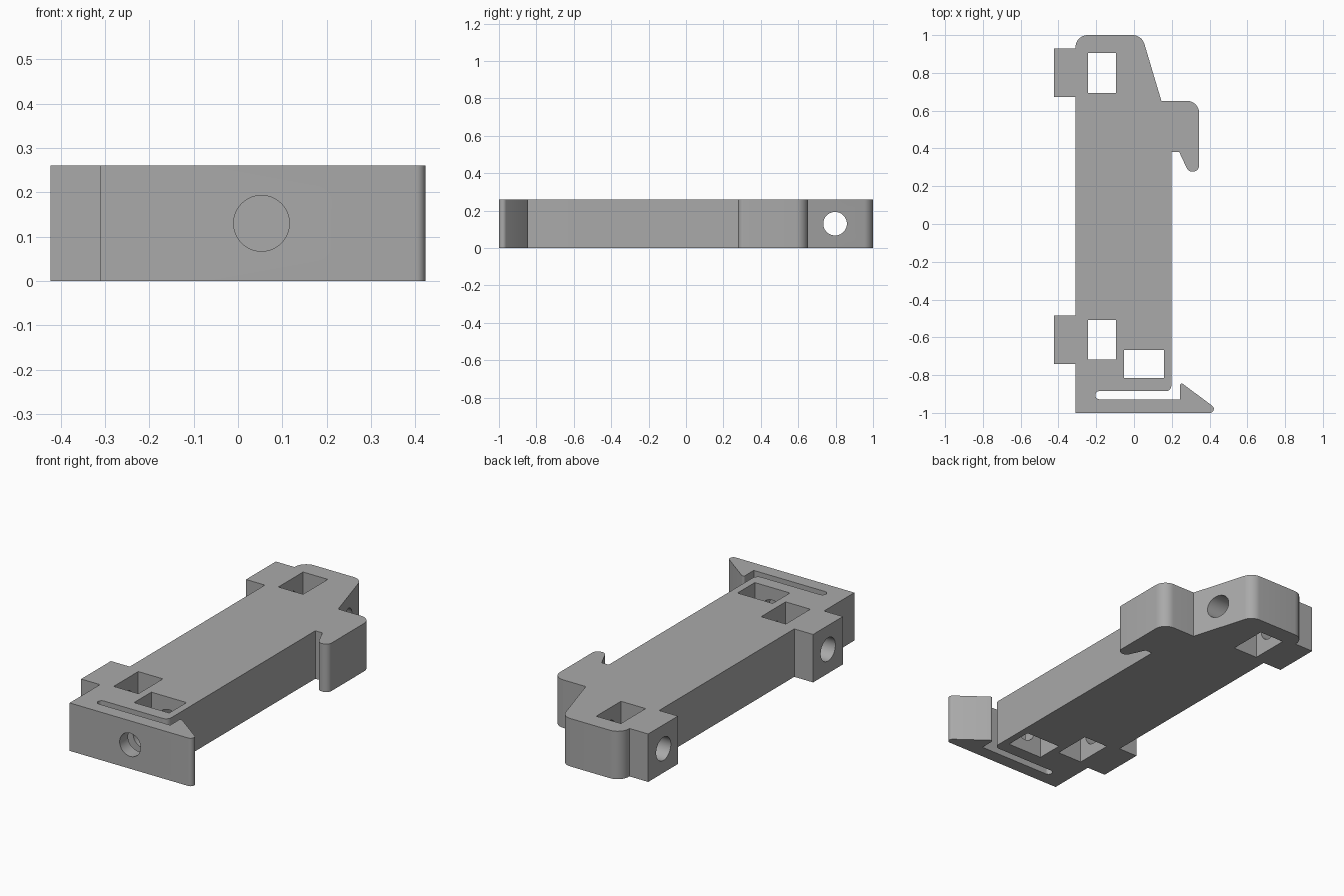
import bpy, bmesh, math
from mathutils import Vector

if "Cube" in bpy.data.objects:
    bpy.data.objects.remove(bpy.data.objects["Cube"])

HEIGHT = 0.26
MID = HEIGHT / 2
BORE = 0.063

grey = bpy.data.materials.new("plain grey")
grey.use_nodes = True
GREY = (0.4, 0.4, 0.4, 1)
grey.diffuse_color = GREY
grey.node_tree.nodes["Principled BSDF"].inputs["Base Color"].default_value = GREY


def rounded(corners, steps=10):
    """Outline from (x, y, radius) corners, with an arc at each non-zero radius."""
    points = []
    for i, (x, y, r) in enumerate(corners):
        p = Vector((x, y))
        if r == 0:
            points.append(p)
            continue
        a = (Vector(corners[i - 1][:2]) - p).normalized()
        b = (Vector(corners[(i + 1) % len(corners)][:2]) - p).normalized()
        half = a.angle(b) / 2
        centre = p + (a + b).normalized() * (r / math.sin(half))
        start = p + a * (r / math.tan(half)) - centre
        end = p + b * (r / math.tan(half)) - centre
        sweep = math.pi - 2 * half
        for k in range(steps + 1):
            t = k / steps
            points.append(centre + (start * math.sin((1 - t) * sweep)
                                    + end * math.sin(t * sweep)) / math.sin(sweep))
    return points


def prism(name, points, z0, z1):
    bm = bmesh.new()
    face = bm.faces.new([bm.verts.new((p[0], p[1], z0)) for p in points])
    top = bmesh.ops.extrude_face_region(bm, geom=[face])["geom"]
    bmesh.ops.translate(bm, vec=(0, 0, z1 - z0),
                        verts=[v for v in top if isinstance(v, bmesh.types.BMVert)])
    bmesh.ops.recalc_face_normals(bm, faces=bm.faces)
    mesh = bpy.data.meshes.new(name)
    bm.to_mesh(mesh)
    bm.free()
    mesh.materials.append(grey)
    obj = bpy.data.objects.new(name, mesh)
    bpy.context.collection.objects.link(obj)
    return obj


def cut(target, cutter):
    cutter.hide_render = True
    mod = target.modifiers.new("cut", "BOOLEAN")
    mod.operation, mod.solver, mod.object = "DIFFERENCE", "EXACT", cutter
    bpy.context.view_layer.objects.active = target
    bpy.ops.object.modifier_apply(modifier=mod.name)
    bpy.data.objects.remove(cutter)


def bore(target, start, end):
    a, b = Vector(start), Vector(end)
    bpy.ops.mesh.primitive_cylinder_add(
        vertices=48, radius=BORE, depth=(b - a).length, location=(a + b) / 2,
        rotation=(b - a).to_track_quat("Z", "Y").to_euler())
    cutter = bpy.context.object
    cutter.data.materials.append(grey)
    cut(target, cutter)


# Body outline, anticlockwise from the front left corner
SIDE, TAB = -0.31, -0.423
outline = [
    (SIDE, -1, 0),
    # barbed spring arm
    (0.465, -1, 0.021), (0.243, -0.835, 0.01), (0.243, -0.928, 0),
    # slot behind the arm
    (-0.205, -0.928, 0.0212), (-0.205, -0.885, 0.0212), (0.198, -0.885, 0.03),
    # side and hook
    (0.198, 0.38, 0), (0.24, 0.38, 0), (0.288, 0.277, 0.033),
    (0.345, 0.277, 0.033), (0.345, 0.652, 0.065), (0.145, 0.652, 0),
    # sloped shoulder and back edge
    (0.041, 1, 0.065), (SIDE, 1, 0.065),
    # two square tabs
    (SIDE, 0.928, 0), (TAB, 0.928, 0), (TAB, 0.673, 0), (SIDE, 0.673, 0),
    (SIDE, -0.485, 0), (TAB, -0.485, 0), (TAB, -0.74, 0), (SIDE, -0.74, 0),
]
body = prism("clip_body", rounded(outline), 0, HEIGHT)

# Square nut pockets through the full height
for x0, x1, y0, y1 in [(-0.243, -0.095, 0.693, 0.905),
                       (-0.243, -0.095, -0.718, -0.508),
                       (-0.053, 0.158, -0.815, -0.667)]:
    cut(body, prism("pocket_cutter", [(x0, y0), (x1, y0), (x1, y1), (x0, y1)],
                    -0.1, HEIGHT + 0.1))

# Screw bores: back one runs right through, the others end blind
bore(body, (-0.6, 0.797, MID), (0.4, 0.797, MID))
bore(body, (-0.6, -0.613, MID), (-0.02, -0.613, MID))
bore(body, (0.053, -1.2, MID), (0.053, -0.55, MID))

bpy.ops.object.select_all(action="DESELECT")
body.select_set(True)
bpy.context.view_layer.objects.active = body
bpy.ops.object.shade_smooth_by_angle(angle=math.radians(30))
